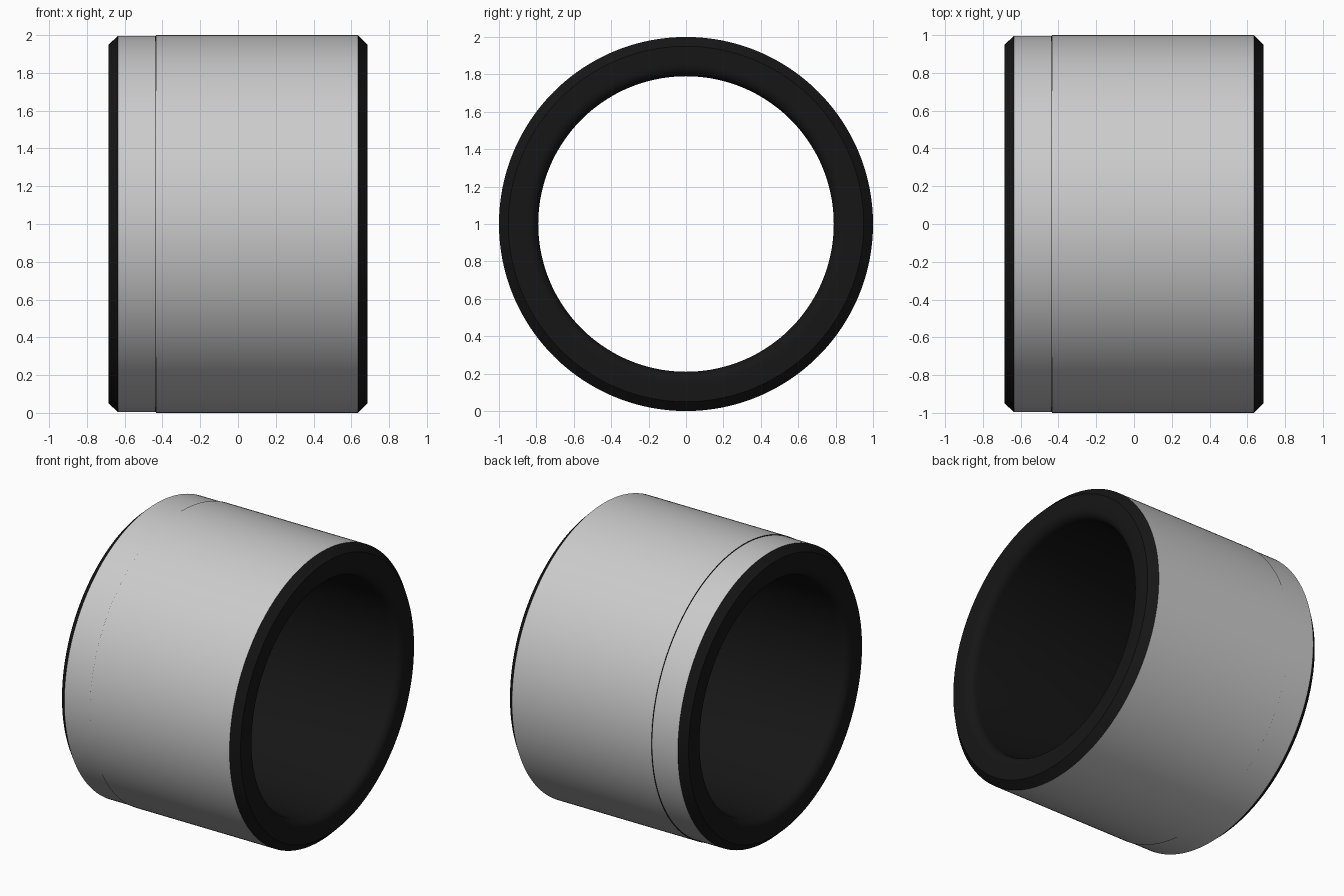
import bpy, bmesh, math

if "Cube" in bpy.data.objects:
    bpy.data.objects.remove(bpy.data.objects["Cube"])

SEG = 192
HALF, SHOULDER, SEAM = 0.685, 0.635, -0.435
R_OUT, R_BAND, R_BORE, FILLET = 1.0, 0.996, 0.79, 0.06

black = bpy.data.materials.new("black")
black.diffuse_color = (0.008, 0.008, 0.008, 1)
black.use_nodes = True
black.node_tree.nodes["Principled BSDF"].inputs["Base Color"].default_value = black.diffuse_color


def lathe(name, profile, material=None):
    """Spin (x, radius) points around the x axis at z = 1."""
    bm = bmesh.new()
    rings = []
    for x, r in profile:
        rings.append([bm.verts.new((x, r * math.cos(2 * math.pi * i / SEG),
                                    1 + r * math.sin(2 * math.pi * i / SEG)))
                      for i in range(SEG)])
    for a, b in zip(rings, rings[1:]):
        for i in range(SEG):
            j = (i + 1) % SEG
            bm.faces.new((a[i], b[i], b[j], a[j]))
    # profiles run along +x on the outside and -x in the bore
    bmesh.ops.reverse_faces(bm, faces=bm.faces[:])
    mesh = bpy.data.meshes.new(name)
    bm.to_mesh(mesh)
    bm.free()
    obj = bpy.data.objects.new(name, mesh)
    bpy.context.collection.objects.link(obj)
    if material:
        mesh.materials.append(material)
    bpy.ops.object.select_all(action='DESELECT')
    obj.select_set(True)
    bpy.context.view_layer.objects.active = obj
    bpy.ops.object.shade_smooth_by_angle(angle=math.radians(25))
    return obj


# Dark liner: chamfered rims, rounded inner edges and bore
fillet = [(HALF - FILLET + FILLET * math.cos(a), R_BORE + FILLET - FILLET * math.sin(a))
          for a in (math.pi / 2 * k / 8 for k in range(9))]
right = [(SHOULDER, R_OUT), (HALF, 0.95)] + fillet
left = [(-x, r) for x, r in reversed(right)]
left[-1] = (-SHOULDER, R_BAND)
lathe("inner_liner", right + left, black)

# Wide outer sleeve and the slightly lower narrow band beside it
lathe("outer_sleeve", [(SEAM, R_OUT), (SHOULDER, R_OUT)])
lathe("end_band", [(-SHOULDER, R_BAND), (SEAM - 0.003, R_BAND)])

# Dark seam at the step between band and sleeve
lathe("seam", [(SEAM - 0.003, R_BAND), (SEAM, R_BAND - 0.002), (SEAM, R_OUT)], black)
